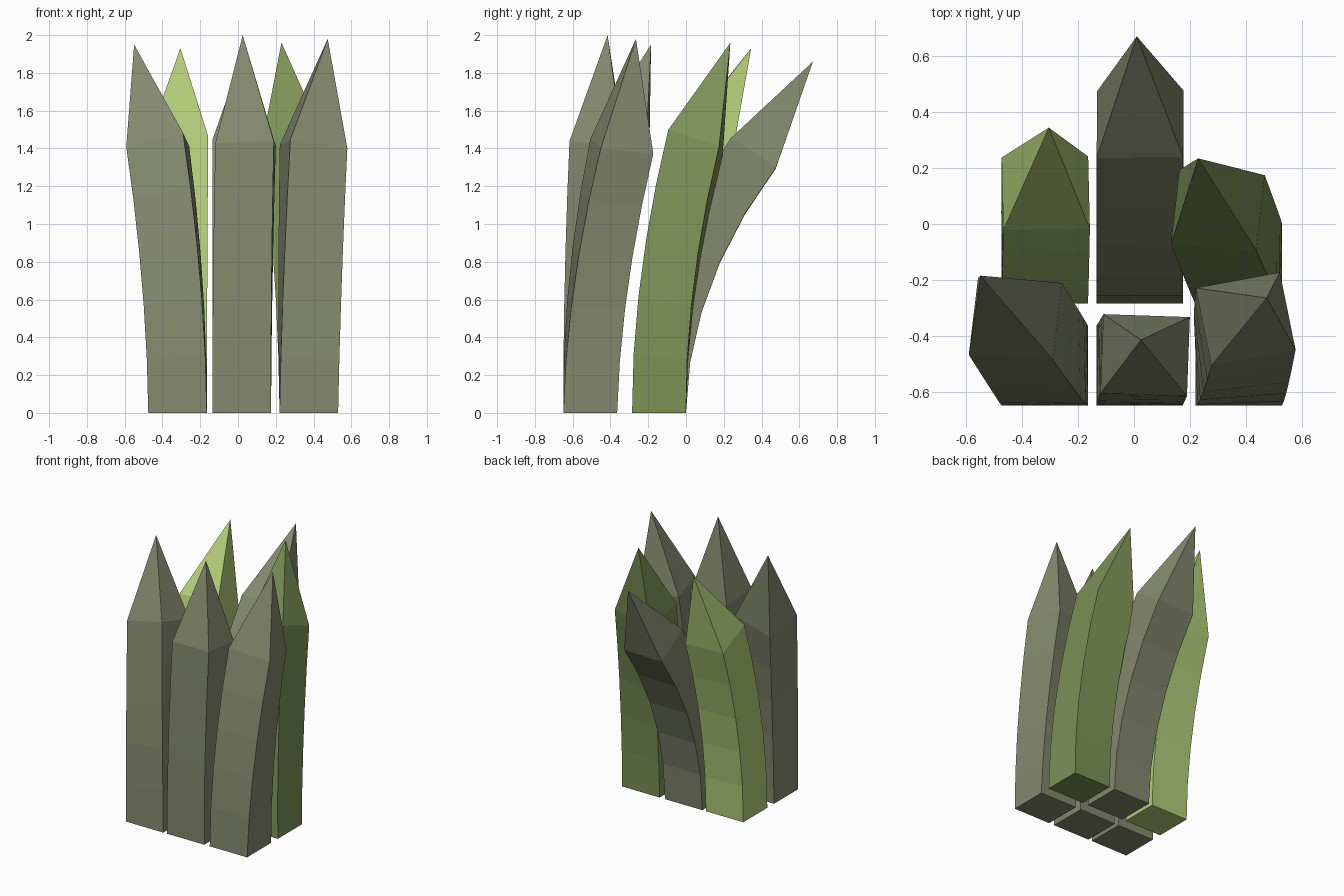
import bpy, bmesh, math
from mathutils import Vector, Quaternion

if "Cube" in bpy.data.objects:
    bpy.data.objects.remove(bpy.data.objects["Cube"])


def material(name, rgb):
    m = bpy.data.materials.new(name)
    m.use_nodes = True
    m.diffuse_color = (*rgb, 1)
    m.node_tree.nodes["Principled BSDF"].inputs["Base Color"].default_value = (*rgb, 1)
    return m


grey = material("grey green", (0.23, 0.25, 0.155))
olive = material("leaf green", (0.205, 0.285, 0.092))
bright = material("bright green", (0.45, 0.61, 0.19))

WIDTH, DEPTH, SEGMENTS = 0.31, 0.285, 5
UP = Vector((0, 0, 1))


def blade(name, mat, base, shoulder, tip, twist):
    """Square stalk bending from base to shoulder, closed by a pointed tip."""
    base, shoulder, tip = Vector((*base, 0)), Vector(shoulder), Vector(tip)
    lean = (shoulder - base).to_2d()
    final_tilt = UP.rotation_difference(tip - shoulder)
    bm = bmesh.new()
    rings = []
    for i in range(SEGMENTS + 1):
        t = i / SEGMENTS
        # Bent centre line
        centre = base.lerp(shoulder, t ** 1.85)
        centre.z = shoulder.z * (t + 0.4 * lean.length_squared * t * (1 - t))
        # Sections tilt and twist progressively
        tilt = Quaternion().slerp(final_tilt, math.sin(t * math.pi / 2))
        turn = tilt @ Quaternion(UP, math.radians(twist) * t)
        rings.append([bm.verts.new(centre + turn @ Vector((sx * WIDTH / 2, sy * DEPTH / 2, 0)))
                      for sx, sy in ((-1, -1), (1, -1), (1, 1), (-1, 1))])
    bm.faces.new(rings[0][::-1])
    point = bm.verts.new(tip)
    for k in range(4):
        n = (k + 1) % 4
        for low, high in zip(rings, rings[1:]):
            bm.faces.new((low[k], low[n], high[n], high[k]))
        bm.faces.new((rings[-1][k], rings[-1][n], point))
    mesh = bpy.data.meshes.new(name)
    bm.to_mesh(mesh)
    bm.free()
    mesh.materials.append(mat)
    bpy.context.collection.objects.link(bpy.data.objects.new(name, mesh))


RIGHT, MID, LEFT = -0.32, 0.02, 0.375
FRONT, BACK = -0.507, -0.143

# Front row
blade("front_right_blade", grey, (RIGHT, FRONT), (-0.425, -0.34, 1.41), (-0.55, -0.185, 1.95), -5)
blade("front_middle_blade", grey, (MID, FRONT), (0.04, -0.47, 1.42), (0.025, -0.415, 2.0), -2)
blade("front_left_blade", grey, (LEFT, FRONT), (0.40, -0.34, 1.41), (0.475, -0.265, 1.98), 11)

# Back row
blade("back_right_blade", bright, (RIGHT, BACK), (-0.316, 0.11, 1.41), (-0.305, 0.345, 1.93), 1)
blade("back_middle_blade", grey, (MID, BACK), (0.022, 0.357, 1.375), (0.01, 0.672, 1.86), 0)
blade("back_left_blade", olive, (LEFT, BACK), (0.30, 0.05, 1.43), (0.23, 0.235, 1.96), -5)
